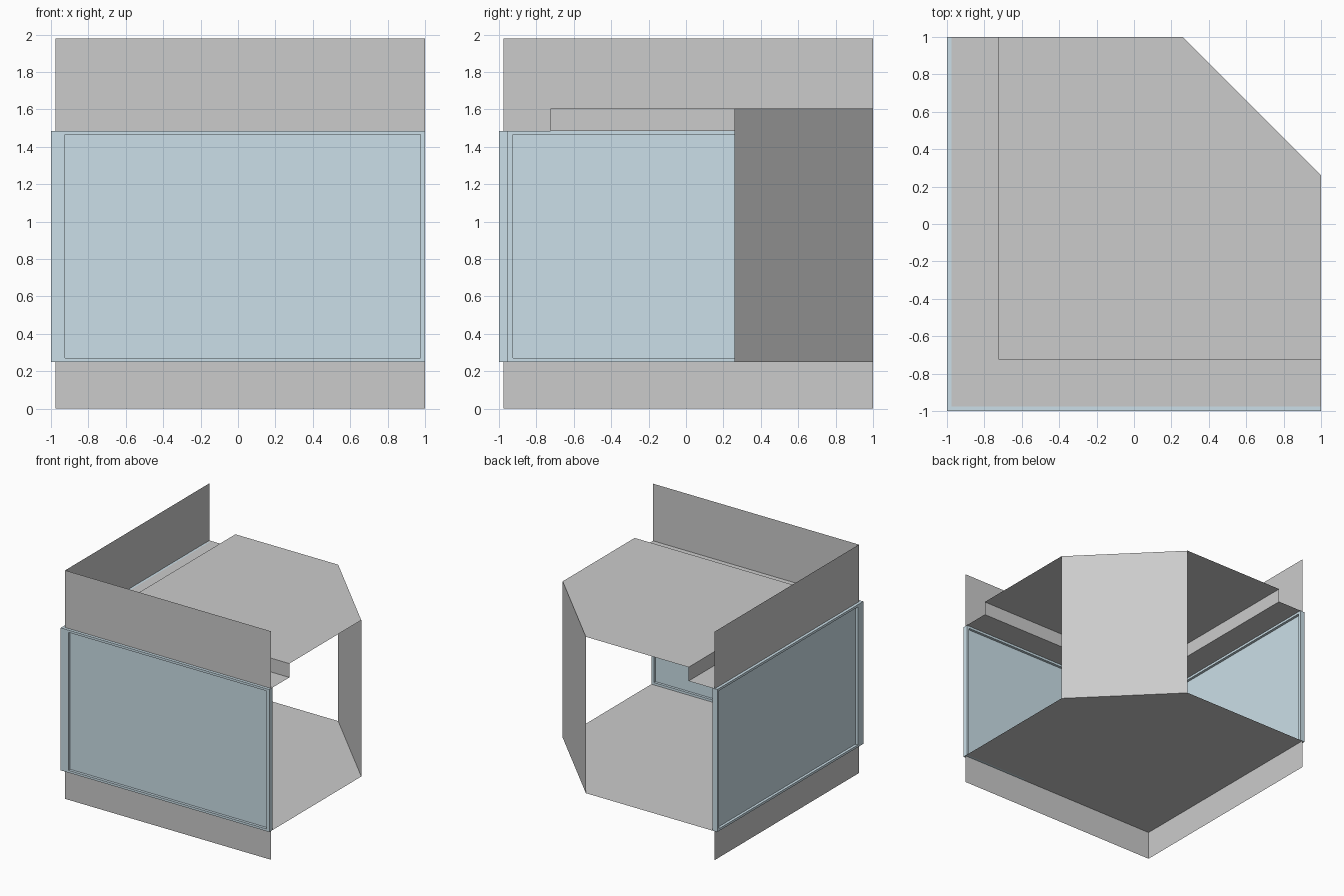
import bpy, bmesh

if "Cube" in bpy.data.objects:
    bpy.data.objects.remove(bpy.data.objects["Cube"])

W, R, C = -0.975, -0.725, 0.26      # wall plane, ceiling step, chamfer start
Z0, Z1, Z2, ZT = 0.25, 1.485, 1.605, 1.98   # floor, ledge, ceiling, wall top

glass_mat = bpy.data.materials.new("window_blue")
glass_mat.diffuse_color = (0.6, 0.74, 0.81, 1)
glass_mat.use_nodes = True
glass_mat.node_tree.nodes["Principled BSDF"].inputs["Base Color"].default_value = glass_mat.diffuse_color


def make(name, faces, mat=None, solid=False):
    """Object from faces given as point loops, welded together."""
    bm = bmesh.new()
    for f in faces:
        bm.faces.new([bm.verts.new(p) for p in f])
    bmesh.ops.remove_doubles(bm, verts=bm.verts, dist=1e-5)
    if solid:
        bmesh.ops.recalc_face_normals(bm, faces=bm.faces)
    me = bpy.data.meshes.new(name)
    bm.to_mesh(me)
    bm.free()
    ob = bpy.data.objects.new(name, me)
    bpy.context.collection.objects.link(ob)
    if mat:
        me.materials.append(mat)
    return ob


def strip(path, za, zb):
    """Vertical wall faces along a plan path."""
    return [[(*a, za), (*b, za), (*b, zb), (*a, zb)] for a, b in zip(path, path[1:])]


def flat(path, z):
    return [(x, y, z) for x, y in path]


def mirrored(face):
    """Mirror a face across the corner diagonal, keeping it facing outward."""
    return [(y, x, z) for x, y, z in reversed(face)]


def corner(d):
    return [(d, 1), (d, d), (1, d)]


def slab(d):
    return [(d, d), (1, d), (1, C), (C, 1), (d, 1)]


# Outer walls below and above the windows
make("lower_wall", strip(corner(W), 0, Z0))
make("upper_wall", strip(corner(W), Z1, ZT))

# Floor, raised ceiling and the chamfered back wall
make("floor", [flat(slab(W), Z0)])
make("ceiling", [flat(slab(R), Z2)])
make("chamfer_wall", strip([(1, C), (C, 1)], Z0, Z2))

# Stepped ledge above the windows
ledge = flat([(W, W), (1, W), (1, R), (R, R)], Z1)
make("ceiling_ledge", [ledge, mirrored(ledge)])
make("ceiling_riser", strip(corner(R), Z1, Z2))


# Window frames, mitred where they meet at the corner
def rect(x0, x1, y, z0, z1):
    return [(x0, y, z0), (x1, y, z0), (x1, y, z1), (x0, y, z1)]


OX0, OX1, OZ0, OZ1 = -0.925, 0.975, 0.27, 1.465   # glazed opening
outer = [rect(y, 1, y, Z0, Z1) for y in (-1, -0.955)]
inner = [rect(OX0, OX1, y, OZ0, OZ1) for y in (-1, -0.955)]
frame = []
for i in range(4):
    j = (i + 1) % 4
    pairs = [(outer[0], inner[0]), (outer[1], inner[1]), (inner[0], inner[1])]
    if i < 3:                                     # side 3 is the open mitre
        pairs.append((outer[0], outer[1]))
    frame += [[a[i], a[j], b[j], b[i]] for a, b in pairs]
make("window_frame", frame + [mirrored(f) for f in frame], glass_mat, solid=True)

# Glass panes
pane = rect(OX0, OX1, -0.977, OZ0, OZ1)
make("front_glass", [pane], glass_mat)
make("left_glass", [mirrored(pane)], glass_mat)
